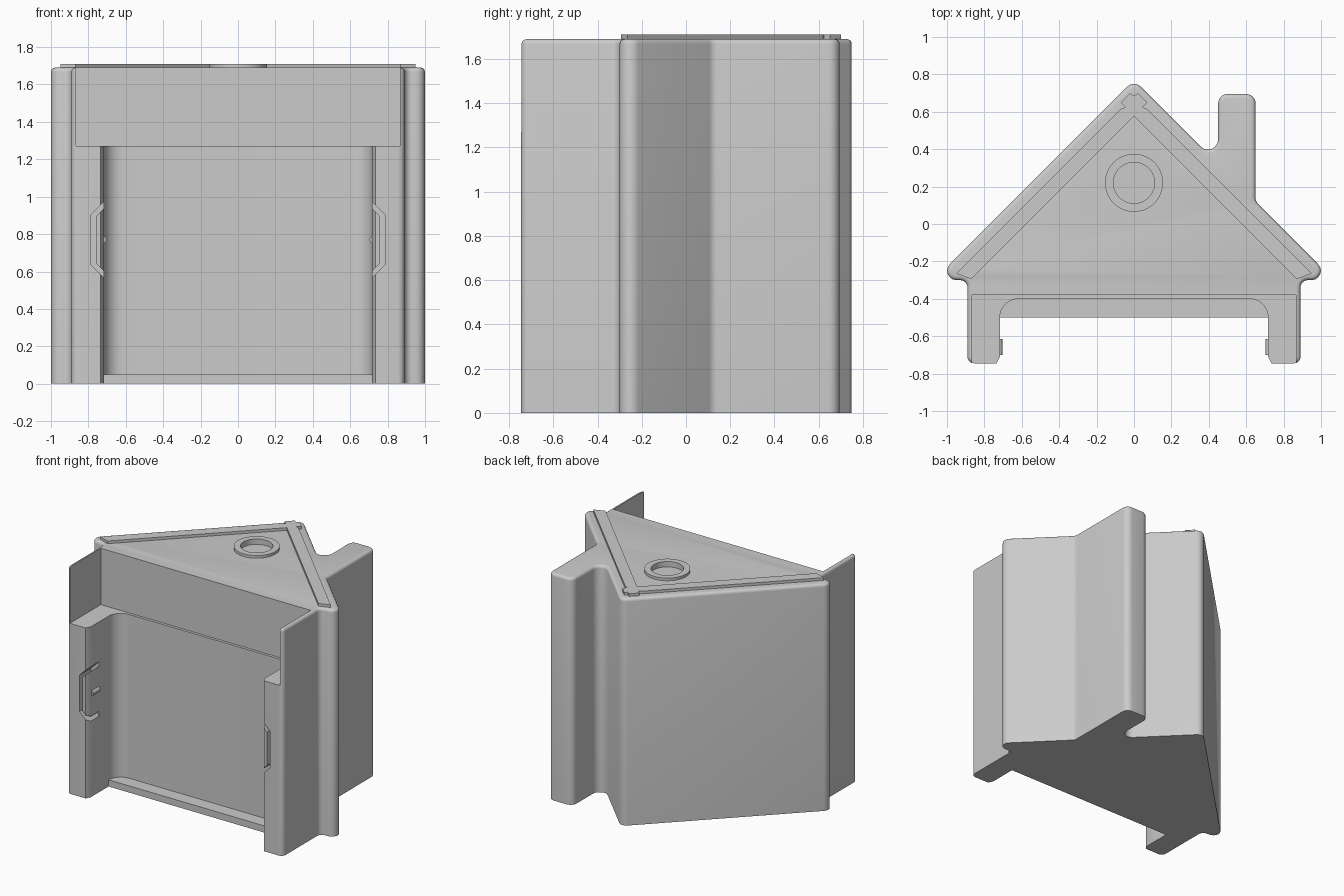
import bpy, bmesh, math
from mathutils import Vector

cube = bpy.data.objects.get("Cube")
if cube:
    bpy.data.objects.remove(cube, do_unlink=True)

GREY = (0.6, 0.6, 0.6, 1)
mat = bpy.data.materials.new("plain grey")
mat.use_nodes = True
mat.diffuse_color = GREY
mat.node_tree.nodes["Principled BSDF"].inputs["Base Color"].default_value = GREY
TOP = 1.69


def rounded(points, steps=6):
    """Closed outline from (x, y, radius) corners, each replaced by an arc."""
    out = []
    for i, (x, y, r) in enumerate(points):
        p = Vector((x, y))
        if not r:
            out.append(p)
            continue
        a = (Vector(points[i - 1][:2]) - p).normalized()
        b = (Vector(points[(i + 1) % len(points)][:2]) - p).normalized()
        half = a.angle(b) / 2
        centre = p + (a + b).normalized() * (r / math.sin(half))
        start = p + a * (r / math.tan(half)) - centre
        sweep = (p + b * (r / math.tan(half)) - centre).angle_signed(start)
        for k in range(steps + 1):
            t = sweep * k / steps
            c, s = math.cos(t), math.sin(t)
            out.append(centre + Vector((start.x * c - start.y * s,
                                        start.x * s + start.y * c)))
    return out


def prism(name, outline, low, high, axis="z", bevel=0):
    """Extrude an outline along z, or an x-z outline along y."""
    bm = bmesh.new()
    place = (lambda p, h: (p[0], p[1], h)) if axis == "z" else (lambda p, h: (p[0], h, p[1]))
    face = bm.faces.new([bm.verts.new(place(p, low)) for p in outline])
    new = bmesh.ops.extrude_face_region(bm, geom=[face])["geom"]
    verts = [v for v in new if isinstance(v, bmesh.types.BMVert)]
    shift = high - low
    bmesh.ops.translate(bm, verts=verts, vec=(0, 0, shift) if axis == "z" else (0, shift, 0))
    bmesh.ops.recalc_face_normals(bm, faces=bm.faces[:])
    if bevel:
        rim = [e for e in bm.edges if all(abs(v.co.z - high) < 1e-5 for v in e.verts)]
        bmesh.ops.bevel(bm, geom=rim, offset=bevel, segments=4, profile=0.5, affect="EDGES")
    mesh = bpy.data.meshes.new(name)
    bm.to_mesh(mesh)
    bm.free()
    mesh.materials.append(mat)
    obj = bpy.data.objects.new(name, mesh)
    bpy.context.collection.objects.link(obj)
    return obj


def activate(obj):
    bpy.ops.object.select_all(action="DESELECT")
    obj.select_set(True)
    bpy.context.view_layer.objects.active = obj


def cut(target, cutter):
    cutter.hide_render = True
    mod = target.modifiers.new("cut", "BOOLEAN")
    mod.operation, mod.solver, mod.object = "DIFFERENCE", "EXACT", cutter
    activate(target)
    bpy.ops.object.modifier_apply(modifier=mod.name)
    bpy.data.objects.remove(cutter, do_unlink=True)


def smooth(obj):
    activate(obj)
    bpy.ops.object.shade_smooth_by_angle(angle=math.radians(32))


def box(x, y0, y1):
    return [(-x, y0), (x, y0), (x, y1), (-x, y1)]


def circle(r, x=0, y=0, n=48):
    return [(x + r * math.cos(2 * math.pi * k / n), y + r * math.sin(2 * math.pi * k / n))
            for k in range(n)]


# house-shaped body with a chimney and two front legs
body = prism("house_body", rounded([
    (0, 0.77, 0.05), (-1.07, -0.3, 0.05), (-0.89, -0.3, 0.04), (-0.89, -0.745, 0.035),
    (-0.735, -0.745, 0), (-0.717, -0.71, 0), (-0.717, -0.5, 0),
    (0.717, -0.5, 0), (0.717, -0.71, 0), (0.735, -0.745, 0),
    (0.89, -0.745, 0.035), (0.89, -0.3, 0.04), (1.07, -0.3, 0.05),
    (0.65, 0.12, 0.05), (0.65, 0.695, 0.05), (0.45, 0.695, 0.05), (0.45, 0.32, 0.055),
]), 0, TOP, bevel=0.022)

# recess above the legs, then the rounded bay above the sill
cut(body, prism("upper_cutter", box(0.865, -1, -0.38), 1.27, 2))
cut(body, prism("bay_cutter", rounded([
    (-0.717, -0.6, 0), (0.717, -0.6, 0), (0.717, -0.4, 0.1), (-0.717, -0.4, 0.1)
], 10), 0.05, 1.4))

# shallow hole in the roof
cut(body, prism("hole_cutter", circle(0.11, 0, 0.22), TOP - 0.02, 2))

# bracket-shaped slots that free a clip in each leg
for s in (-1, 1):
    slot = [(0.70, 0.99), (0.785, 0.905), (0.785, 0.635), (0.70, 0.55),
            (0.70, 0.585), (0.76, 0.645), (0.76, 0.895), (0.70, 0.955)]
    cut(body, prism("slot_cutter", [(s * x, z) for x, z in slot], -0.9, -0.61, "y"))
smooth(body)

# small nub on each clip
for s, side in ((-1, "right"), (1, "left")):
    nub = prism(side + "_clip_nub", circle(0.022, s * 0.725, 0.77, 12), -0.70, -0.615, "y")
    smooth(nub)

# raised chevron trim along the roof slopes
half = [(0.07, 0.615), (0.045, 0.625), (0.07, 0.65), (0.02, 0.70)]
right = [(0.95, -0.265), *half, (0, 0.685)]
left = [(-x, y) for x, y in reversed(right[:-1])]
prism("roof_trim", right + left + [(-0.87, -0.295), (0, 0.575), (0.87, -0.295)],
      TOP - 0.01, TOP + 0.02)

# raised ring around the hole
ring = prism("roof_ring", circle(0.155, 0, 0.22), TOP - 0.01, TOP + 0.02)
cut(ring, prism("ring_cutter", circle(0.11, 0, 0.22), 1, 2))
smooth(ring)
